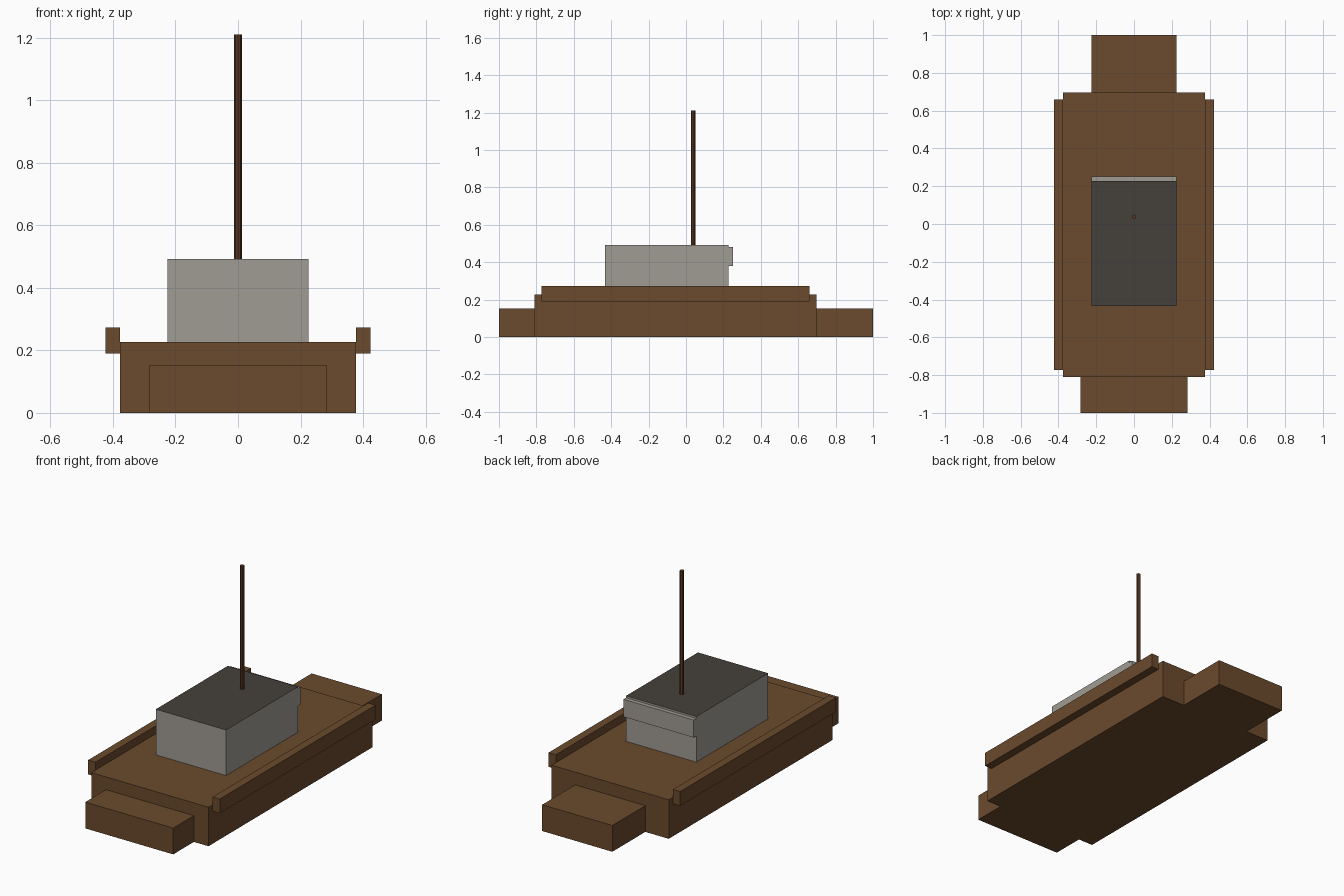
import bpy, bmesh

if "Cube" in bpy.data.objects:
    bpy.data.objects.remove(bpy.data.objects["Cube"])


def material(name, rgb):
    m = bpy.data.materials.new(name)
    m.diffuse_color = (*rgb, 1)
    m.use_nodes = True
    m.node_tree.nodes["Principled BSDF"].inputs["Base Color"].default_value = m.diffuse_color
    return m


wood = material("brown wood", (0.147, 0.069, 0.026))
dark_wood = material("dark wood", (0.107, 0.042, 0.018))
grey = material("light grey", (0.352, 0.332, 0.301))
charcoal = material("charcoal", (0.060, 0.053, 0.045))


def add_object(name, bm, *mats):
    mesh = bpy.data.meshes.new(name)
    bm.to_mesh(mesh)
    bm.free()
    for m in mats:
        mesh.materials.append(m)
    ob = bpy.data.objects.new(name, mesh)
    bpy.context.collection.objects.link(ob)
    return ob


def box(name, x, y, z, *mats):
    """Box from (min, max) ranges; a second material colours the top face."""
    bm = bmesh.new()
    bmesh.ops.create_cube(bm, size=1)
    for v in bm.verts:
        v.co = [r[0] if c < 0 else r[1] for c, r in zip(v.co, (x, y, z))]
    bm.normal_update()
    if len(mats) > 1:
        for f in bm.faces:
            f.material_index = int(f.normal.z > 0.5)
    return add_object(name, bm, *mats)


# Hull with lower bow and stern blocks
box("hull", (-0.377, 0.377), (-0.81, 0.697), (0, 0.227), wood)
box("bow_block", (-0.283, 0.283), (-1, -0.81), (0, 0.153), wood)
box("stern_block", (-0.226, 0.226), (0.697, 1), (0, 0.153), wood)

# Side rails
for side, x in (("left", (-0.424, -0.377)), ("right", (0.377, 0.424))):
    box(side + "_rail", x, (-0.773, 0.659), (0.19, 0.273), wood)

# Cabin with dark roof, and the ledge on its rear wall
box("cabin", (-0.226, 0.226), (-0.433, 0.228), (0.227, 0.492), grey, charcoal)
box("cabin_rear_ledge", (-0.226, 0.226), (0.228, 0.252), (0.379, 0.481), grey)

# Mast
bm = bmesh.new()
bmesh.ops.create_cone(bm, cap_ends=True, segments=8, radius1=0.012,
                      radius2=0.012, depth=0.718)
mast = add_object("mast", bm, dark_wood)
mast.location = (0, 0.038, 0.851)
